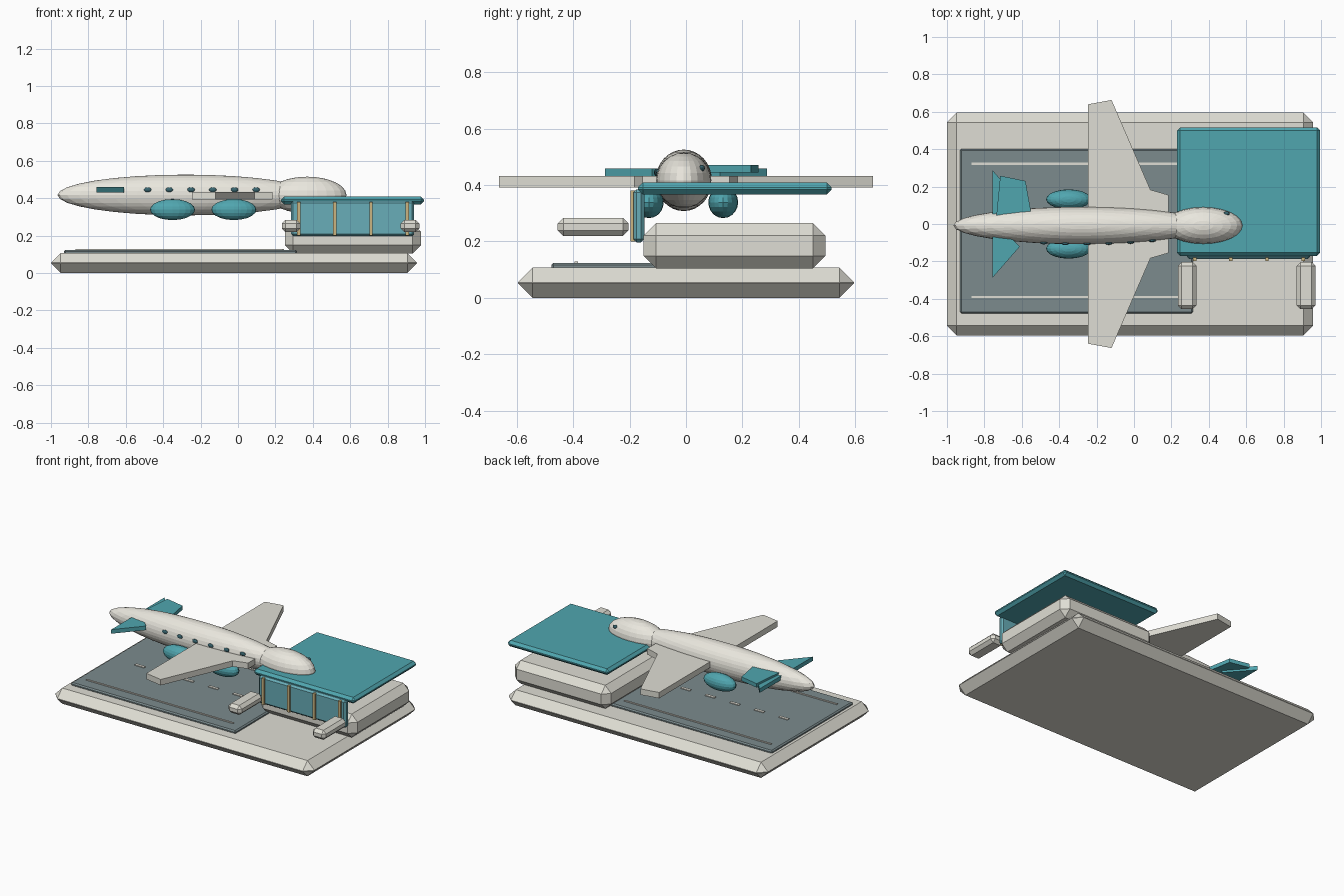
import bpy, bmesh
from mathutils import Matrix

if "Cube" in bpy.data.objects:
    bpy.data.objects.remove(bpy.data.objects["Cube"])


def material(name, rgb):
    m = bpy.data.materials.new(name)
    m.diffuse_color = (*rgb, 1)
    m.use_nodes = True
    m.node_tree.nodes["Principled BSDF"].inputs["Base Color"].default_value = m.diffuse_color
    return m


CREAM = material("cream", (0.74, 0.73, 0.66))
BODY = material("body_white", (0.82, 0.80, 0.73))
TEAL = material("teal", (0.08, 0.38, 0.43))
GLASS = material("glass", (0.14, 0.42, 0.48))
ASPHALT = material("asphalt", (0.20, 0.26, 0.27))
TAN = material("tan", (0.60, 0.46, 0.22))
DARK = material("dark_window", (0.04, 0.13, 0.16))


def finish(name, bm, mat):
    bmesh.ops.recalc_face_normals(bm, faces=bm.faces)
    me = bpy.data.meshes.new(name)
    bm.to_mesh(me)
    bm.free()
    ob = bpy.data.objects.new(name, me)
    bpy.context.collection.objects.link(ob)
    me.materials.append(mat)
    return ob


def box(name, xr, yr, zr, mat, chamfer=0):
    """Box from x, y, z ranges with a flat one-segment chamfer."""
    size = [r[1] - r[0] for r in (xr, yr, zr)]
    mid = [(r[1] + r[0]) / 2 for r in (xr, yr, zr)]
    bm = bmesh.new()
    bmesh.ops.create_cube(bm, size=1, matrix=Matrix.Translation(mid) @ Matrix.Diagonal((*size, 1)))
    if chamfer:
        bmesh.ops.bevel(bm, geom=bm.edges[:], offset=chamfer, segments=1, affect='EDGES')
    return finish(name, bm, mat)


def ellipsoid(name, centre, radii, mat, u=24, v=12):
    bm = bmesh.new()
    bmesh.ops.create_uvsphere(bm, u_segments=u, v_segments=v, radius=1,
                              matrix=Matrix.Translation(centre) @ Matrix.Diagonal((*radii, 1)))
    return finish(name, bm, mat)


def slab(name, outline, z0, z1, mat):
    """Plan outline extruded between two heights."""
    bm = bmesh.new()
    face = bm.faces.new([bm.verts.new((x, y, z0)) for x, y in outline])
    ext = bmesh.ops.extrude_face_region(bm, geom=[face])
    for e in ext["geom"]:
        if isinstance(e, bmesh.types.BMVert):
            e.co.z = z1
    return finish(name, bm, mat)


def symmetric(half):
    return half + [(x, -y) for x, y in reversed(half)]


# Ground plinth and runway with markings
box("ground_base", (-1, 0.958), (-0.596, 0.596), (0, 0.107), CREAM, 0.052)
box("runway", (-0.93, 0.315), (-0.478, 0.402), (0.10, 0.124), ASPHALT, 0.008)
for i, y in enumerate((-0.39, 0.322)):
    box(f"runway_edge_line_{i}", (-0.87, 0.24), (y - 0.006, y + 0.006), (0.12, 0.129), CREAM)
for i in range(6):
    x = -0.75 + i * 0.185
    box(f"runway_dash_{i}", (x, x + 0.07), (-0.045, -0.025), (0.12, 0.129), CREAM)

# Terminal
box("terminal_base", (0.25, 0.978), (-0.15, 0.495), (0.105, 0.265), CREAM, 0.044)
box("terminal_glass", (0.283, 0.942), (-0.187, -0.148), (0.197, 0.385), GLASS, 0.012)
box("terminal_roof", (0.23, 0.995), (-0.17, 0.517), (0.367, 0.409), TEAL, 0.017)
for i in range(4):
    x = 0.325 + i * 0.193
    box(f"window_post_{i}", (x - 0.009, x + 0.009), (-0.197, -0.18), (0.2, 0.38), TAN)
for i, x in enumerate((0.284, 0.92)):
    box(f"jet_bridge_{i}", (x - 0.05, x + 0.05), (-0.455, -0.204), (0.219, 0.284), CREAM, 0.02)

# Aircraft body
ellipsoid("fuselage", (-0.28, -0.008, 0.417), (0.685, 0.1, 0.109), BODY, 32, 16)
ellipsoid("nose", (0.37, -0.008, 0.417), (0.21, 0.098, 0.098), BODY)

# Wings and tail
slab("wings", symmetric([(-0.245, 0.64), (-0.12, 0.663), (0.088, 0.183), (0.185, 0.155)][::-1]),
     0.392, 0.432, CREAM)
slab("tailplane", symmetric([(-0.757, 0.288), (-0.61, 0.12), (-0.66, 0.07)][::-1]), 0.431, 0.459, TEAL)
slab("tail_fin", [(-0.74, 0), (-0.715, 0.258), (-0.58, 0.23), (-0.552, 0.072), (-0.56, 0)],
     0.445, 0.472, TEAL)

# Engine pods
for i, x in enumerate((-0.35, -0.022)):
    for side, y in (("left", 0.132), ("right", -0.132)):
        ellipsoid(f"engine_{side}_{i}", (x, y, 0.339), (0.12, 0.053, 0.056), TEAL, 20, 10)

# Cabin and cockpit windows
for i in range(6):
    x = -0.483 + i * 0.116
    y = -0.008 - 0.1 * (1 - ((x + 0.28) / 0.685) ** 2 - (0.028 / 0.109) ** 2) ** 0.5
    ellipsoid(f"cabin_window_{i}", (x, y, 0.445), (0.02, 0.009, 0.013), DARK, 12, 8)
ellipsoid("cockpit_window", (0.495, 0.056, 0.46), (0.017, 0.011, 0.012), DARK, 12, 8)
